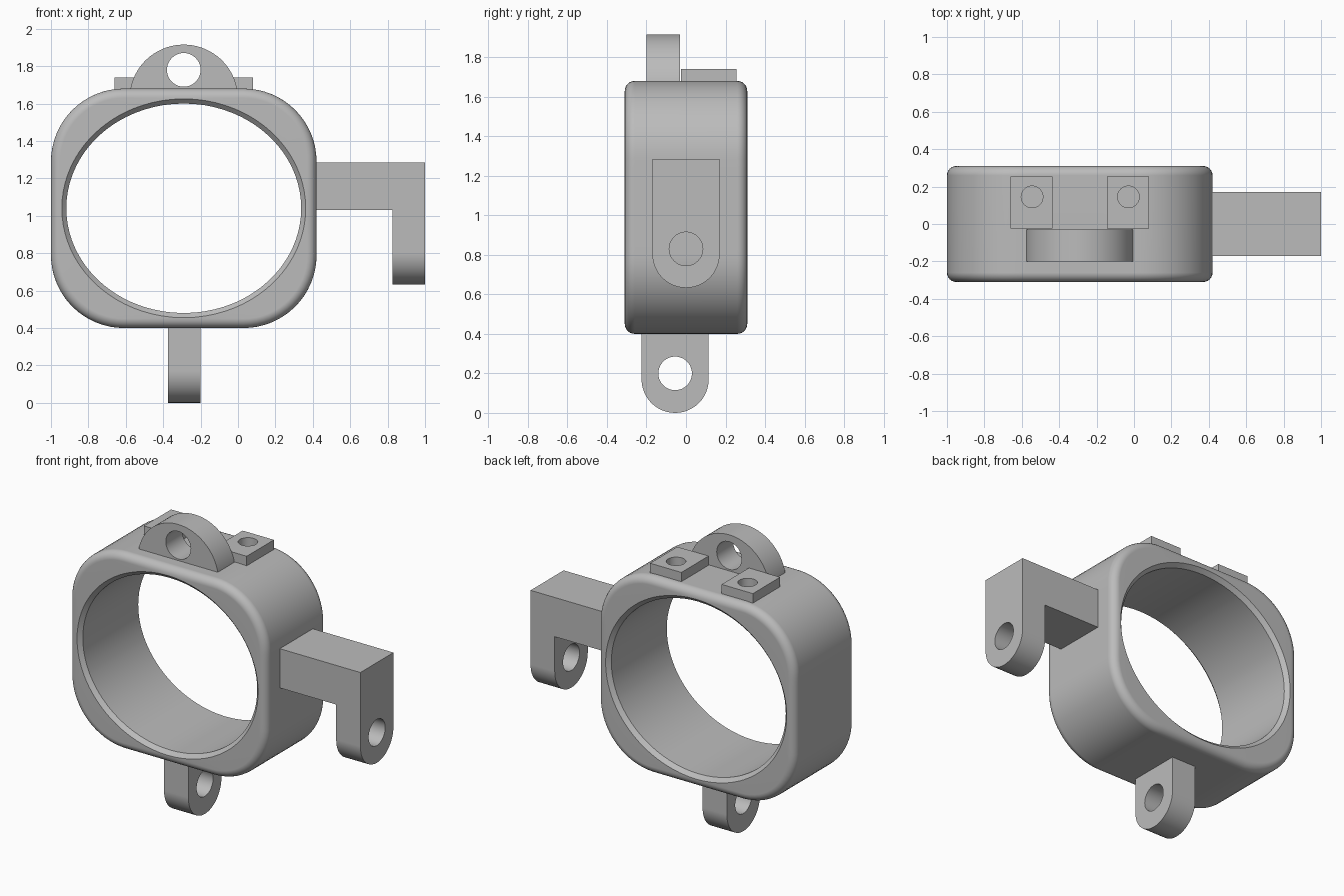
import bpy, bmesh
from math import pi, cos, sin, atan2, radians
from mathutils import Vector

if "Cube" in bpy.data.objects:
    bpy.data.objects.remove(bpy.data.objects["Cube"], do_unlink=True)

grey = bpy.data.materials.new("plain grey")
grey.use_nodes = True
grey.diffuse_color = (0.5, 0.5, 0.5, 1)
grey.node_tree.nodes["Principled BSDF"].inputs["Base Color"].default_value = (0.5, 0.5, 0.5, 1)

CX, CZ = -0.29, 1.04          # centre of the ring
HW, HH, HD = 0.71, 0.64, 0.31  # half width, height, depth


def finish(name, bm):
    bmesh.ops.recalc_face_normals(bm, faces=bm.faces)
    mesh = bpy.data.meshes.new(name)
    bm.to_mesh(mesh)
    bm.free()
    mesh.materials.append(grey)
    obj = bpy.data.objects.new(name, mesh)
    bpy.context.collection.objects.link(obj)
    return obj


def smooth(obj):
    bpy.ops.object.select_all(action='DESELECT')
    obj.select_set(True)
    bpy.context.view_layer.objects.active = obj
    bpy.ops.object.shade_smooth_by_angle(angle=radians(30))
    mod = obj.modifiers.new("even shading", 'WEIGHTED_NORMAL')
    mod.keep_sharp = True


def arc(u, v, r, start, end, n):
    return [(u + r * cos(start + (end - start) * i / n),
             v + r * sin(start + (end - start) * i / n)) for i in range(n + 1)]


def plate(outline, hole, place, push):
    """Flat outline with a round hole, pushed into a solid."""
    bm = bmesh.new()
    edges = []
    for loop in (outline, arc(*hole, 0, 2 * pi, 40)[:-1]):
        vs = [bm.verts.new(place(u, v)) for u, v in loop]
        edges += [bm.edges.new((a, b)) for a, b in zip(vs, vs[1:] + vs[:1])]
    bmesh.ops.triangle_fill(bm, edges=edges, use_beauty=True)
    pushed(bm, bm.faces[:], push)
    return bm


def pushed(bm, faces, push):
    out = bmesh.ops.extrude_face_region(bm, geom=faces)["geom"]
    moved = [v for v in out if isinstance(v, bmesh.types.BMVert)]
    bmesh.ops.translate(bm, verts=moved, vec=Vector(push))


# Ring body: rounded outside, oval bore with a small chamfer
def outer_loop(inset):
    r = 0.39 - inset
    pts = []
    for q, (sx, sz) in enumerate([(1, 1), (-1, 1), (-1, -1), (1, -1)]):
        pts += arc(sx * (HW - 0.39), sz * (HH - 0.39), r, q * pi / 2, (q + 1) * pi / 2, 16)
    full = []
    for i, a in enumerate(pts):
        b = pts[(i + 1) % len(pts)]
        steps = 10 if i % 17 == 16 else 1
        full += [(a[0] + (b[0] - a[0]) * k / steps,
                  a[1] + (b[1] - a[1]) * k / steps) for k in range(steps)]
    return full


angles = [atan2(z / HH, x / HW) for x, z in outer_loop(0)]


def bore_loop(rx, rz):
    return [(rx * cos(a), rz * sin(a)) for a in angles]


FIL = 0.05
front = [(outer_loop(FIL * (1 - cos(t))), -HD + FIL * (1 - sin(t)))
         for t in [i * pi / 12 for i in range(7)]]
bore = [(bore_loop(0.652, 0.585), -HD), (bore_loop(0.628, 0.56), -HD + 0.025)]
half = front + bore
sections = half + [(loop, -y) for loop, y in reversed(half)]

bm = bmesh.new()
rings = [[bm.verts.new((CX + x, y, CZ + z)) for x, z in loop] for loop, y in sections]
count = len(angles)
for a, b in zip(rings, rings[1:] + rings[:1]):
    for i in range(count):
        j = (i + 1) % count
        bm.faces.new((a[i], a[j], b[j], b[i]))
ring_body = finish("ring_body", bm)

# Blind screw holes under the two pads
PADS = {"left_pad": -0.03, "right_pad": -0.545}
for x in PADS.values():
    bpy.ops.mesh.primitive_cylinder_add(vertices=40, radius=0.058, depth=0.2,
                                        location=(x, 0.145, 1.72))
    cutter = bpy.context.object
    cutter.hide_render = True
    cut = ring_body.modifiers.new("screw hole", 'BOOLEAN')
    cut.operation, cut.solver, cut.object = 'DIFFERENCE', 'EXACT', cutter
    bpy.context.view_layer.objects.active = ring_body
    bpy.ops.object.modifier_apply(modifier=cut.name)
    bpy.data.objects.remove(cutter, do_unlink=True)
smooth(ring_body)

# Square screw pads on top
for name, x in PADS.items():
    x0 = -0.145 if name == "left_pad" else -0.66
    x1 = x0 + 0.225
    square = [(x0, -0.025), (x1, -0.025), (x1, 0.255), (x0, 0.255)]
    smooth(finish(name, plate(square, (x, 0.145, 0.058),
                              lambda u, v: (u, v, 1.74), (0, 0, -0.062))))

# Half-round lug on top
dome = arc(CX, 1.625, 0.29, 0.1, pi - 0.1, 40)
smooth(finish("top_lug", plate(dome, (CX, 1.78, 0.09),
                               lambda u, v: (u, -0.2, v), (0, 0.17, 0))))


# Tongue with a round lower end
def tongue(y, low, top):
    return [(y + 0.17, top), (y - 0.17, top)] + arc(y, low + 0.17, 0.17, pi, 2 * pi, 24)


# Bottom lug
smooth(finish("bottom_lug", plate(tongue(-0.055, 0, 0.44), (-0.055, 0.2, 0.085),
                                  lambda u, v: (-0.375, u, v), (0.175, 0, 0))))

# Side bracket: hanging tongue, its upper part drawn back to the ring
bm = plate(tongue(0, 0.633, 1.285), (0, 0.83, 0.085),
           lambda u, v: (0.826, u, v), (0.174, 0, 0))
bmesh.ops.bisect_plane(bm, geom=bm.verts[:] + bm.edges[:] + bm.faces[:],
                       plane_co=(0, 0, 1.03), plane_no=(0, 0, 1))
inner = [f for f in bm.faces if f.calc_center_median().z > 1.03
         and all(v.co.x < 0.83 for v in f.verts)]
pushed(bm, inner, (-0.43, 0, 0))
bmesh.ops.dissolve_limit(bm, angle_limit=0.01, verts=bm.verts[:], edges=bm.edges[:])
smooth(finish("side_bracket", bm))
